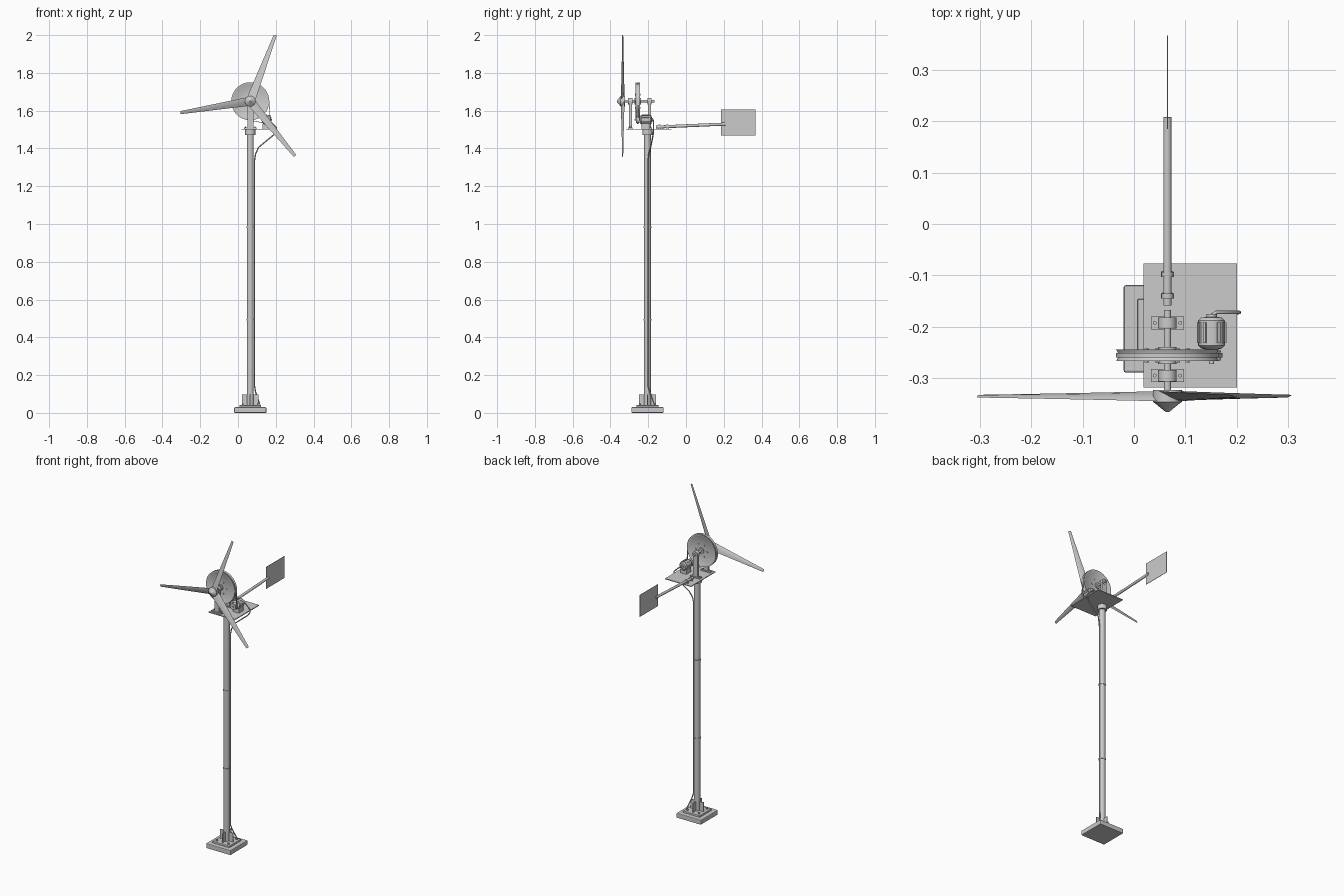
import bpy, bmesh, math
from mathutils import Vector, Matrix

if "Cube" in bpy.data.objects:
    bpy.data.objects.remove(bpy.data.objects["Cube"])

CX, PY, HZ = 0.065, -0.204, 1.65      # pole axis x / y, rotor axis height


def finish(name, bm, smooth=True):
    bmesh.ops.recalc_face_normals(bm, faces=bm.faces)
    me = bpy.data.meshes.new(name)
    bm.to_mesh(me)
    bm.free()
    ob = bpy.data.objects.new(name, me)
    bpy.context.collection.objects.link(ob)
    if smooth:
        bpy.ops.object.select_all(action='DESELECT')
        ob.select_set(True)
        bpy.context.view_layer.objects.active = ob
        bpy.ops.object.shade_smooth_by_angle(angle=math.radians(35))
    return ob


def rod(name, a, b, r1, r2=None, n=24):
    a, b = Vector(a), Vector(b)
    d = b - a
    m = Matrix.Translation((a + b) / 2) @ d.to_track_quat('Z', 'Y').to_matrix().to_4x4()
    bm = bmesh.new()
    bmesh.ops.create_cone(bm, cap_ends=True, segments=n, radius1=r1,
                          radius2=r1 if r2 is None else r2, depth=d.length, matrix=m)
    return finish(name, bm)


def box(name, lo, hi, bevel=0, rot=None):
    lo, hi = Vector(lo), Vector(hi)
    bm = bmesh.new()
    m = Matrix.Translation((lo + hi) / 2) @ Matrix.Diagonal((*(hi - lo), 1))
    bmesh.ops.create_cube(bm, size=1, matrix=(rot or Matrix()) @ m)
    if bevel:
        bmesh.ops.bevel(bm, geom=bm.edges[:], offset=bevel, segments=2, affect='EDGES', profile=0.5)
    return finish(name, bm, False)


def lathe(name, profile, origin, n=48):
    # profile of (radius, offset along y), revolved about the y axis through origin
    bm = bmesh.new()
    rings = []
    for r, y in profile:
        rings.append([bm.verts.new((origin[0] + r * math.cos(2 * math.pi * i / n), y,
                                    origin[1] + r * math.sin(2 * math.pi * i / n))) for i in range(n)])
    for A, B in zip(rings, rings[1:]):
        for i in range(n):
            bm.faces.new((A[i], A[(i + 1) % n], B[(i + 1) % n], B[i]))
    bm.faces.new(rings[0])
    bm.faces.new(rings[-1])
    return finish(name, bm)


def cable(name, pts, r):
    cu = bpy.data.curves.new(name, 'CURVE')
    cu.dimensions = '3D'
    cu.bevel_depth, cu.bevel_resolution, cu.use_fill_caps = r, 2, True
    sp = cu.splines.new('POLY')
    sp.points.add(len(pts) - 1)
    for p, c in zip(sp.points, pts):
        p.co = (*c, 1)
    ob = bpy.data.objects.new(name, cu)
    bpy.context.collection.objects.link(ob)


# stepped base, four gussets and anchor bolts
box("base_slab", (CX - .085, PY - .085, 0), (CX + .085, PY + .085, .03), .004)
box("base_step", (CX - .058, PY - .058, .028), (CX + .058, PY + .058, .041), .002)
for i in range(4):
    R = Matrix.Translation((CX, PY, 0)) @ Matrix.Rotation(i * math.pi / 2, 4, 'Z')
    box("gusset", (.015, -.003, .04), (.044, .003, .098), 0, R)
    p = R @ Vector((.04, .04, .04))
    rod("anchor_bolt", p, p + Vector((0, 0, .01)), .005, n=6)

# pole with joint rings and top collar
rod("pole", (CX, PY, .04), (CX, PY, 1.48), .018, n=32)
for z in (.493, .983):
    rod("pole_ring", (CX, PY, z - .004), (CX, PY, z + .004), .0205, n=32)
rod("pole_collar", (CX, PY, 1.47), (CX, PY, 1.5), .027, n=32)

# platform
box("platform", (.0185, -.318, 1.499), (.2, -.077, 1.504))

# two shaft supports
for y in (-.295, -.1925):
    box("support_foot", (CX - .032, y - .0125, 1.504), (CX + .032, y + .0125, 1.511))
    box("support_post", (CX - .016, y - .008, 1.508), (CX + .016, y + .008, HZ))
    rod("bearing", (CX, y - .011, HZ), (CX, y + .011, HZ), .018)
    for s in (-1, 1):
        rod("foot_bolt", (CX + s * .025, y, 1.511), (CX + s * .025, y, 1.515), .004, n=6)
rod("rotor_shaft", (CX, -.34, HZ), (CX, -.167, HZ), .007)

# large grooved drive wheel
lathe("drive_wheel", [(.018, -.272), (.018, -.265), (.088, -.265), (.091, -.267), (.1, -.267),
                      (.095, -.258), (.095, -.253), (.1, -.244), (.091, -.244), (.088, -.246),
                      (.018, -.246), (.018, -.239)], (CX, HZ), 64)
for i in range(6):
    a = i * math.pi / 3
    x, z = CX + .04 * math.cos(a), HZ + .04 * math.sin(a)
    rod("wheel_bolt", (x, -.269, z), (x, -.242, z), .005, n=6)

# generator with ribs, caps, pulley and cradle
GX, GZ = .151, 1.552
lathe("generator_body", [(.012, -.244), (.02, -.242), (.026, -.236), (.026, -.188),
                         (.02, -.182), (.01, -.181), (.01, -.175)], (GX, GZ), 32)
for i in range(12):
    R = Matrix.Translation((GX, 0, GZ)) @ Matrix.Rotation(i * math.pi / 6, 4, 'Y')
    box("generator_rib", (.024, -.232, -.003), (.0285, -.192, .003), 0, R)
box("generator_cradle", (GX - .02, -.235, 1.503), (GX + .02, -.19, 1.532))
rod("generator_shaft", (GX, -.272, GZ), (GX, -.24, GZ), .005)
lathe("small_pulley", [(.019, -.266), (.016, -.258), (.016, -.253), (.019, -.246)], (GX, GZ), 32)

# drive belt: tangent loop around both wheels
d = Vector((GX - CX, GZ - HZ))
th = math.atan2(d.y, d.x)
R1, R2 = .0975, .0185
al = math.acos((R1 - R2) / d.length)
arc = [(CX, HZ, R1, th + al + (2 * math.pi - 2 * al) * i / 40) for i in range(41)]
arc += [(GX, GZ, R2, th - al + 2 * al * i / 16) for i in range(17)]
bm = bmesh.new()
loops = [[bm.verts.new((x + (r + o) * math.cos(a), y, z + (r + o) * math.sin(a)))
          for o, y in ((0, -.260), (.003, -.260), (.003, -.251), (0, -.251))] for x, z, r, a in arc]
for A, B in zip(loops, loops[1:] + loops[:1]):
    for k in range(4):
        bm.faces.new((A[k], A[(k + 1) % 4], B[(k + 1) % 4], B[k]))
finish("drive_belt", bm)

# hub and nose cone
lathe("hub", [(.028, -.323), (.028, -.346), (.024, -.349), (.003, -.366)], (CX, HZ), 32)

# three twisted tapered blades
section = [(-.5, 0), (-.25, .06), (.1, .07), (.5, .0), (.1, -.05), (-.25, -.05)]
for b in range(3):
    M = (Matrix.Translation((CX, -.335, HZ)) @
         Matrix.Rotation(-math.radians(69.3 + 120 * b), 4, 'Y'))
    bm = bmesh.new()
    rings = []
    for i in range(8):
        t = i / 7
        r, chord, tw = .015 + .359 * t, .05 - .033 * t, math.radians(23 - 5 * t)
        ring = []
        for u, v in section:
            u, v = u * chord, v * chord * 1.2
            ring.append(bm.verts.new(M @ Vector((r, u * math.sin(tw) + v * math.cos(tw),
                                                 u * math.cos(tw) - v * math.sin(tw)))))
        rings.append(ring)
    for A, B in zip(rings, rings[1:]):
        for k in range(6):
            bm.faces.new((A[k], A[(k + 1) % 6], B[(k + 1) % 6], B[k]))
    bm.faces.new(rings[0])
    bm.faces.new(rings[-1])
    finish("blade", bm)

# tail boom, its clamps and the vane
rod("tail_boom", (CX, -.158, 1.513), (CX, .208, 1.529), .008)
for y in (-.14, -.098):
    rod("boom_clamp", (CX, y - .005, 1.514), (CX, y + .005, 1.5145), .0115)
    box("clamp_foot", (CX - .012, y - .005, 1.503), (CX + .012, y + .005, 1.508))
box("tail_vane", (CX - .001, .185, 1.468), (CX + .001, .367, 1.605))

# power cable from generator down the pole
cable("power_cable", [(GX, -.178, GZ), (.16, -.172, 1.55), (.18, -.172, 1.535), (.204, -.172, 1.51),
                      (.205, -.172, 1.495), (.19, -.174, 1.473), (.108, -.187, 1.405),
                      (.093, -.197, 1.37), (.088, -.2, 1.34), (.088, -.2, .14),
                      (.093, -.19, .11), (.115, -.168, .045)], .0035)
